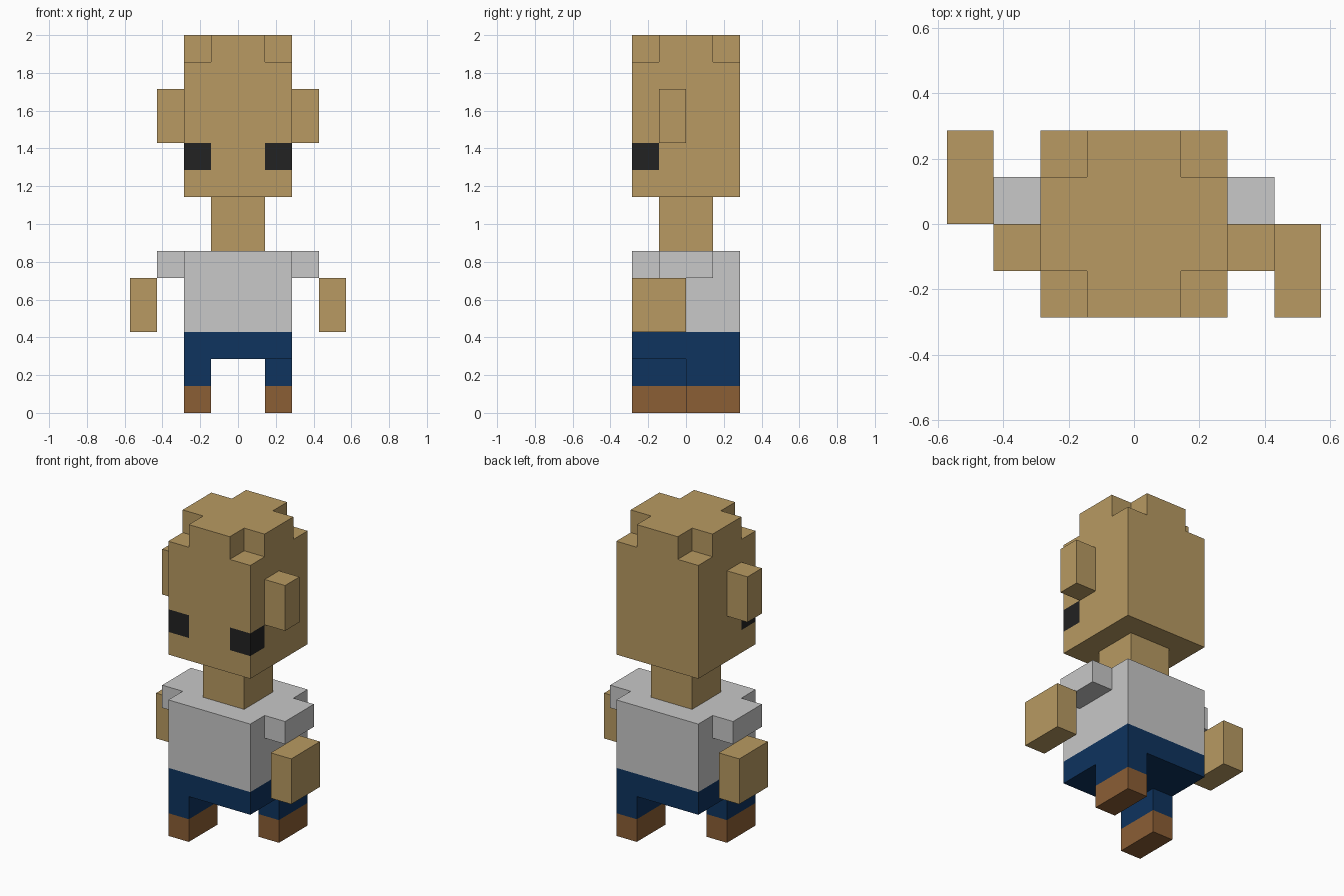
import bpy, bmesh
from mathutils import Vector

if "Cube" in bpy.data.objects:
    bpy.data.objects.remove(bpy.data.objects["Cube"])

U = 1 / 7  # size of one block; the figure is 14 blocks tall


def material(name, rgb):
    m = bpy.data.materials.new(name)
    lin = [((c / 255 + 0.055) / 1.055) ** 2.4 for c in rgb]
    m.diffuse_color = (*lin, 1)
    m.use_nodes = True
    m.node_tree.nodes["Principled BSDF"].inputs["Base Color"].default_value = m.diffuse_color
    return m


SKIN = material("tan skin", (184, 154, 98))
SHIRT = material("light grey shirt", (200, 200, 200))
NAVY = material("navy trousers", (14, 51, 94))
BROWN = material("brown shoes", (139, 94, 53))
BLACK = material("black eyes", (34, 34, 34))


def finish(name, bm, *mats):
    bmesh.ops.recalc_face_normals(bm, faces=bm.faces)
    bmesh.ops.scale(bm, vec=(U, U, U), verts=bm.verts)
    me = bpy.data.meshes.new(name)
    bm.to_mesh(me)
    bm.free()
    for m in mats:
        me.materials.append(m)
    ob = bpy.data.objects.new(name, me)
    bpy.context.collection.objects.link(ob)
    return ob


def prism(outline, z0, z1):
    """Extrude an outline in block units from z0 up to z1."""
    bm = bmesh.new()
    face = bm.faces.new([bm.verts.new((x, y, z0)) for x, y in outline])
    new = bmesh.ops.extrude_face_region(bm, geom=[face], use_keep_orig=True)["geom"]
    top = [v for v in new if isinstance(v, bmesh.types.BMVert)]
    bmesh.ops.translate(bm, vec=(0, 0, z1 - z0), verts=top)
    return bm


def rect(x0, x1, y0, y1):
    return [(x0, y0), (x1, y0), (x1, y1), (x0, y1)]


def box(name, mat, x, y, z):
    return finish(name, prism(rect(*sorted(x), *sorted(y)), *z), mat)


# Head: cut into a grid, with eye patches wrapping round the front corners
head = prism(rect(-2, 2, -2, 2), 8, 13)
for co, no in [((0, 0, 9), (0, 0, 1)), ((0, 0, 10), (0, 0, 1)),
               ((-1, 0, 0), (1, 0, 0)), ((1, 0, 0), (1, 0, 0)),
               ((0, -1, 0), (0, 1, 0))]:
    bmesh.ops.bisect_plane(head, geom=head.verts[:] + head.edges[:] + head.faces[:],
                           plane_co=Vector(co), plane_no=Vector(no))
for f in head.faces:
    c = f.calc_center_median()
    f.material_index = int(9 < c.z < 10 and abs(c.x) > 1 and c.y < -1)
finish("head", head, SKIN, BLACK)

# Crown: cross-shaped top layer with notched corners
cross = [(-1, -2), (1, -2), (1, -1), (2, -1), (2, 1), (1, 1),
         (1, 2), (-1, 2), (-1, 1), (-2, 1), (-2, -1), (-1, -1)]
finish("crown", prism(cross, 13, 14), SKIN)

# Neck and body
box("neck", SKIN, (-1, 1), (-1, 1), (6, 8))
box("shirt", SHIRT, (-2, 2), (-2, 2), (3, 6))
box("trousers", NAVY, (-2, 2), (-2, 2), (2, 3))

# Paired parts; arms and legs swing in opposite directions
for s, side in ((1, "right"), (-1, "left")):
    box(side + "_ear", SKIN, (2 * s, 3 * s), (-1, 0), (10, 12))
    box(side + "_sleeve", SHIRT, (2 * s, 3 * s), (-1, 1), (5, 6))
    box(side + "_arm", SKIN, (3 * s, 4 * s), (0, -2 * s), (3, 5))
    box(side + "_leg", NAVY, (s, 2 * s), (0, 2 * s), (1, 2))
    box(side + "_shoe", BROWN, (s, 2 * s), (0, 2 * s), (0, 1))
